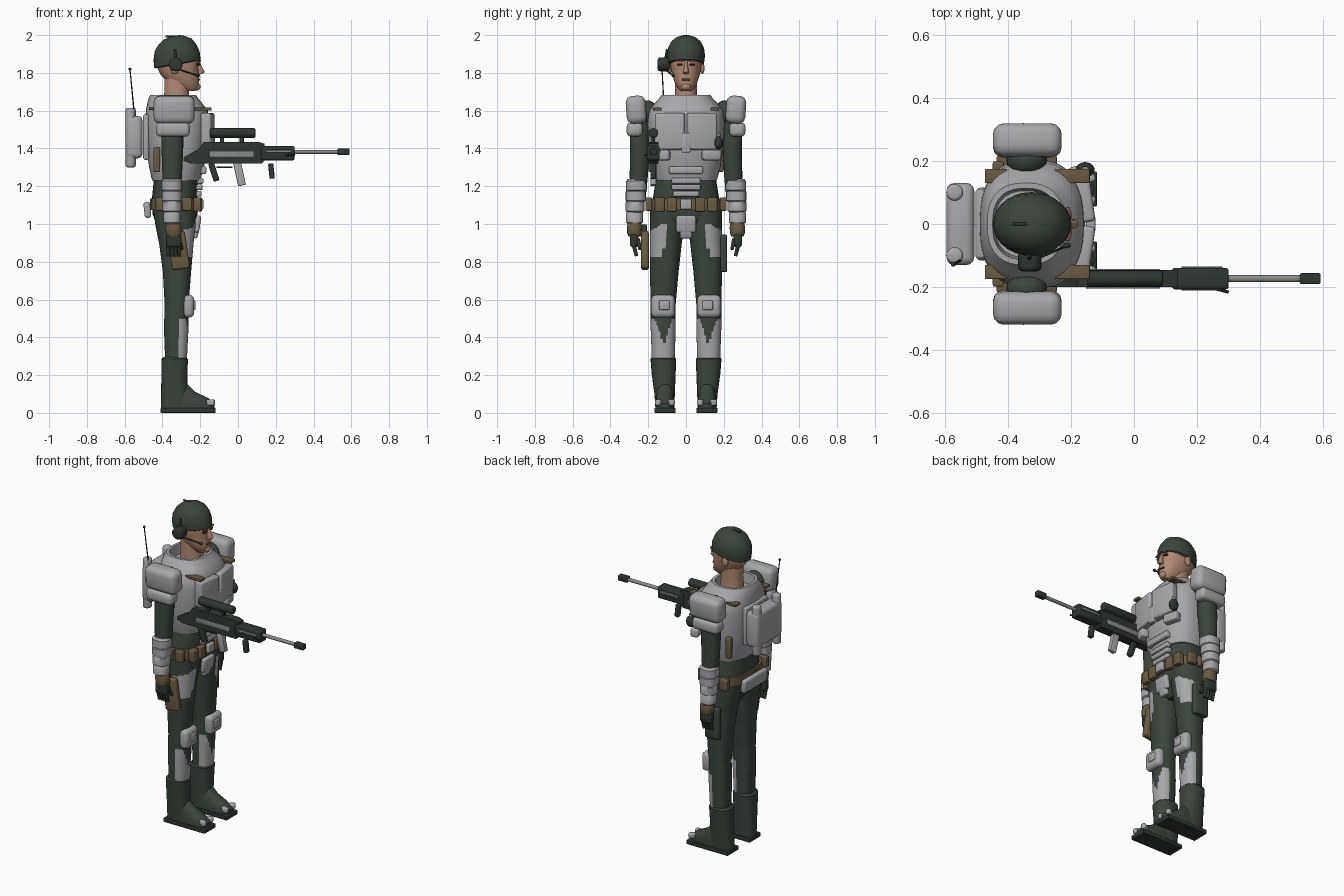
import bpy, bmesh, math
from mathutils import Matrix, Vector

cube = bpy.data.objects.get("Cube")
if cube:
    bpy.data.objects.remove(cube)


def material(name, *rgb):
    m = bpy.data.materials.new(name)
    m.use_nodes = True
    m.diffuse_color = (*rgb, 1)
    m.node_tree.nodes["Principled BSDF"].inputs["Base Color"].default_value = (*rgb, 1)
    return m


CLOTH = material("dark green cloth", .045, .06, .046)
ARMOUR = material("light grey armour", .39, .39, .41)
SKIN = material("skin", .45, .25, .17)
LEATHER = material("brown leather", .14, .105, .055)
GUN = material("dark gunmetal", .028, .038, .031)
STEEL = material("grey steel", .25, .26, .26)
EYE = material("dark eye", .03, .022, .02)
LIP = material("lip", .22, .10, .08)


def finish(name, bm, mats, rule=None, angle=40):
    """Turn a bmesh into a named object, colouring faces by an optional rule."""
    bmesh.ops.recalc_face_normals(bm, faces=bm.faces)
    if rule:
        for f in bm.faces:
            f.material_index = int(rule(f.calc_center_median()))
    me = bpy.data.meshes.new(name)
    bm.to_mesh(me)
    bm.free()
    for m in mats if isinstance(mats, tuple) else (mats,):
        me.materials.append(m)
    ob = bpy.data.objects.new(name, me)
    bpy.context.collection.objects.link(ob)
    bpy.ops.object.select_all(action='DESELECT')
    bpy.context.view_layer.objects.active = ob
    ob.select_set(True)
    bpy.ops.object.shade_smooth_by_angle(angle=math.radians(angle))
    return ob


def loft(name, rings, mats, power=2.2, seg=28, sub=1, tilt=0, rule=None):
    """Stack rounded rings given as (z, back x, front x, centre y, half width)."""
    full = [[a + (b - a) * k / sub for a, b in zip(r, q)]
            for r, q in zip(rings, rings[1:]) for k in range(sub)] + [rings[-1]]
    bm = bmesh.new()
    loops = []
    for z, back, front, cy, ry in full:
        loop = []
        for i in range(seg):
            a = math.tau * i / seg
            c, s = [math.copysign(abs(v) ** (2 / power), v) for v in (math.cos(a), math.sin(a))]
            dx = (front - back) / 2 * c
            loop.append(bm.verts.new(((back + front) / 2 + dx, cy + ry * s, z + tilt * dx)))
        loops.append(loop)
    for lo, hi in zip(loops, loops[1:]):
        for i in range(seg):
            j = (i + 1) % seg
            bm.faces.new((lo[i], lo[j], hi[j], hi[i]))
    bm.faces.new(loops[0])
    bm.faces.new(loops[-1])
    return finish(name, bm, mats, rule)


def box(name, centre, size, mat, round_by=.01, pitch=0, yaw=0, roll=0):
    bm = bmesh.new()
    bmesh.ops.create_cube(bm, size=1, matrix=Matrix.Diagonal((*size, 1)))
    if round_by:
        bmesh.ops.bevel(bm, geom=bm.edges[:], offset=round_by, segments=3, profile=.5, affect='EDGES')
    turn = [Matrix.Rotation(math.radians(d), 4, ax) for d, ax in ((yaw, 'Z'), (pitch, 'Y'), (roll, 'X'))]
    bm.transform(Matrix.Translation(centre) @ turn[0] @ turn[1] @ turn[2])
    return finish(name, bm, mat)


def rod(name, start, end, radius, mat, tip=None, seg=16, round_by=0):
    a, b = Vector(start), Vector(end)
    bm = bmesh.new()
    bmesh.ops.create_cone(bm, cap_ends=True, segments=seg, radius1=radius,
                          radius2=radius if tip is None else tip, depth=(b - a).length)
    if round_by:
        rims = [e for e in bm.edges if abs(e.verts[0].co.z - e.verts[1].co.z) < .0001]
        bmesh.ops.bevel(bm, geom=rims, offset=round_by, segments=3, profile=.5, affect='EDGES')
    bm.transform(Matrix.Translation((a + b) / 2) @ (b - a).to_track_quat('Z', 'Y').to_matrix().to_4x4())
    return finish(name, bm, mat)


def ball(name, centre, size, mat):
    bm = bmesh.new()
    bmesh.ops.create_uvsphere(bm, u_segments=20, v_segments=12, radius=1)
    bm.transform(Matrix.Translation(centre) @ Matrix.Diagonal((*size, 1)))
    return finish(name, bm, mat)


def prism(name, outline, y, half, mat):
    """Extrude an x-z outline sideways."""
    bm = bmesh.new()
    sides = [[bm.verts.new((x, y + d, z)) for x, z in outline] for d in (-half, half)]
    n = len(outline)
    for i in range(n):
        j = (i + 1) % n
        bm.faces.new((sides[0][i], sides[0][j], sides[1][j], sides[1][i]))
    for side in sides:
        bm.faces.new(side)
    return finish(name, bm, mat, angle=20)


# Head, cap and face
loft("neck", [(1.58, -.40, -.25, 0, .065), (1.7, -.39, -.26, 0, .058), (1.78, -.39, -.26, 0, .06)], SKIN)
loft("head", [(1.705, -.30, -.225, 0, .028), (1.72, -.33, -.207, 0, .043), (1.75, -.37, -.205, 0, .06),
              (1.79, -.41, -.207, 0, .073), (1.83, -.43, -.21, 0, .081), (1.88, -.435, -.204, 0, .086),
              (1.92, -.43, -.22, 0, .08), (1.96, -.39, -.27, 0, .05)], SKIN)
loft("cap", [(1.845, -.435, -.205, 0, .086), (1.85, -.444, -.198, 0, .095), (1.89, -.447, -.203, 0, .101),
             (1.93, -.442, -.22, 0, .096), (1.965, -.422, -.245, 0, .078), (1.985, -.395, -.28, 0, .054),
             (1.996, -.36, -.31, 0, .024)], CLOTH, 2, tilt=.18)
box("cap_seam", (-.335, 0, 1.993), (.1, .008, .01), CLOTH, .003)
loft("nose", [(1.795, -.22, -.188, 0, .014), (1.805, -.22, -.176, 0, .016), (1.83, -.22, -.19, 0, .01),
              (1.86, -.22, -.202, 0, .008)], SKIN, seg=12)
box("mouth", (-.208, 0, 1.765), (.016, .044, .009), LIP, .003)
ball("chin", (-.218, 0, 1.727), (.02, .026, .02), SKIN)
for s, side in ((1, "left"), (-1, "right")):
    box(side + "_eye", (-.211, s * .033, 1.845), (.014, .026, .01), EYE, .003, yaw=s * 18)
    box(side + "_brow", (-.208, s * .035, 1.864), (.016, .036, .008), LIP, .003, yaw=s * 18)
    ball(side + "_ear", (-.335, s * .086, 1.825), (.022, .012, .032), SKIN)
rod("headset_cup", (-.33, -.085, 1.845), (-.33, -.15, 1.845), .037, GUN, round_by=.014)
rod("headset_stem", (-.33, -.11, 1.87), (-.335, -.10, 1.925), .006, GUN)
rod("microphone_boom", (-.32, -.115, 1.82), (-.215, -.07, 1.787), .004, GUN, seg=8)
ball("microphone", (-.212, -.068, 1.786), (.012, .009, .009), GUN)

# Torso shell with open collar
loft("torso_armour", [(1.23, -.455, -.2, 0, .163), (1.3, -.47, -.18, 0, .183), (1.4, -.485, -.165, 0, .197),
                      (1.53, -.49, -.155, 0, .205), (1.6, -.488, -.16, 0, .197), (1.64, -.48, -.19, 0, .165),
                      (1.665, -.474, -.21, 0, .142), (1.682, -.465, -.222, 0, .13),
                      (1.682, -.448, -.24, 0, .113), (1.62, -.44, -.245, 0, .105)], ARMOUR, 2.5, 36)
loft("abdomen", [(1.08, -.455, -.215, 0, .185), (1.14, -.455, -.215, 0, .175), (1.24, -.445, -.212, 0, .158),
                 (1.32, -.45, -.22, 0, .15)], CLOTH, 2.4)
loft("pelvis", [(.93, -.38, -.27, 0, .04), (.98, -.425, -.235, 0, .1), (1.05, -.452, -.215, 0, .18),
                (1.1, -.455, -.215, 0, .187)], CLOTH, 2.4)
for z, half, x in ((1.285, .09, -.185), (1.228, .077, -.2), (1.195, .077, -.205), (1.16, .07, -.21)):
    box("abdominal_plate", (x, 0, z), (.035, half * 2, .04 if z > 1.25 else .03), ARMOUR, .009)
box("chest_clasp", (-.137, 0, 1.43), (.03, .05, .105), ARMOUR, .008)
box("groin_plate", (-.215, 0, 1.0), (.03, .105, .09), ARMOUR, .012, pitch=8)
box("groin_plate_tip", (-.225, 0, .95), (.03, .065, .05), ARMOUR, .01, pitch=15)
for s, side in ((1, "left"), (-1, "right")):
    box(side + "_chest_plate", (-.16, s * .084, 1.49), (.055, .158, .195), ARMOUR, .013, yaw=s * 8)
    box(side + "_lower_chest_plate", (-.173, s * .135, 1.365), (.05, .10, .055), ARMOUR, .012, yaw=s * 14)
    box(side + "_strap_front", (-.196, s * .152, 1.608), (.112, .045, .016), LEATHER, .004)
    box(side + "_strap_back", (-.437, s * .152, 1.612), (.07, .045, .016), LEATHER, .004)
    box(side + "_side_strap", (-.43, s * .183, 1.34), (.035, .03, .13), LEATHER, .006)
ball("grenade", (-.155, .172, 1.43), (.03, .024, .036), GUN)
rod("grenade_cap", (-.155, .172, 1.46), (-.155, .172, 1.478), .011, STEEL)

# Belt and its pouches
loft("belt", [(1.075, -.466, -.203, 0, .197), (1.135, -.466, -.203, 0, .192)], LEATHER, 2.5, 36)
box("belt_buckle", (-.196, 0, 1.105), (.025, .06, .055), ARMOUR, .006)
box("rear_belt_case", (-.48, 0, 1.075), (.035, .23, .085), ARMOUR, .014, pitch=-6)
for s, side in ((1, "left"), (-1, "right")):
    for y in (.075, .14):
        box(side + "_front_pouch", (-.205 - y * .08, s * y, 1.103), (.04, .052, .075), LEATHER, .006)
    for x in (-.27, -.34, -.41):
        box(side + "_side_pouch", (x, s * .198, 1.105), (.052, .035, .07), LEATHER, .006)

# Legs: armour areas are coloured on the leg surface
for s, side in ((1, "left"), (-1, "right")):
    def plated(c, s=s):
        y = abs(c.y)
        thigh = c.x > -.335 and y > .105 and .82 + (.05 if y < .12 else 0) < c.z < 1.06 - y * .5
        shin = c.x > -.315 and .25 < c.z < .5 and (c.z < .36 or abs(y - .12) > (c.z - .36) * .33)
        return thigh or shin

    loft(side + "_leg", [(1.08, -.45, -.222, s * .1, .092), (.98, -.435, -.226, s * .101, .09),
                         (.9, -.418, -.235, s * .106, .084), (.75, -.398, -.248, s * .115, .076),
                         (.57, -.388, -.262, s * .121, .066), (.45, -.392, -.262, s * .121, .066),
                         (.25, -.385, -.272, s * .12, .06)], (CLOTH, ARMOUR), 2.3, 36, 10, rule=plated)
    box(side + "_knee_pad", (-.262, s * .122, .565), (.06, .125, .12), ARMOUR, .025)
    box(side + "_knee_plate", (-.233, s * .115, .57), (.016, .055, .05), ARMOUR, .005)
    loft(side + "_boot", [(.02, -.408, -.25, s * .112, .05), (.1, -.408, -.265, s * .113, .054),
                          (.2, -.405, -.268, s * .118, .063), (.285, -.406, -.265, s * .12, .068),
                          (.295, -.395, -.275, s * .12, .06)], CLOTH, 2.4)
    loft(side + "_foot", [(.02, -.405, -.125, s * .111, .05), (.05, -.405, -.125, s * .111, .051),
                          (.08, -.40, -.16, s * .111, .048), (.11, -.39, -.225, s * .112, .043),
                          (.15, -.385, -.265, s * .112, .036)], CLOTH, 2.5)
    box(side + "_sole", (-.264, s * .111, .013), (.292, .112, .026), GUN, .004)
    for y in (.078, .144):
        box(side + "_toe_cap", (-.145, s * y, .055), (.045, .03, .034), ARMOUR, .01, yaw=(y - .11) * s * 700)

# Arms, shoulder guards and hands
for s, side in ((1, "left"), (-1, "right")):
    ball(side + "_shoulder", (-.34, s * .205, 1.59), (.065, .055, .065), CLOTH)
    loft(side + "_upper_arm", [(1.17, -.392, -.305, s * .253, .043), (1.25, -.4, -.297, s * .25, .048),
                               (1.4, -.405, -.29, s * .245, .052), (1.6, -.405, -.285, s * .24, .052)], CLOTH)
    box(side + "_shoulder_guard", (-.338, s * .264, 1.605), (.218, .105, .148), ARMOUR, .035, roll=-s * 4)
    box(side + "_lower_guard", (-.345, s * .272, 1.5), (.18, .085, .075), ARMOUR, .024)
    bands = ((1.205, .055), (1.15, .053), (1.095, .05), (1.035, .045))
    for z, r in bands:
        y, x = s * (.263 + (1.2 - z) * .06), -.35
        loft(side + "_forearm_band", [(z - .034, x - r * .8, x + r * .8, y, r * .8), (z - .026, x - r, x + r, y, r),
                                      (z + .022, x - r, x + r, y, r), (z + .034, x - r * .8, x + r * .8, y, r * .8)],
             ARMOUR, 2.4)
    loft(side + "_glove_cuff", [(.935, -.375, -.305, s * .272, .033), (.95, -.382, -.298, s * .272, .039),
                                (.985, -.384, -.298, s * .272, .041), (1.01, -.375, -.308, s * .272, .034)], LEATHER)
    box(side + "_palm", (-.34, s * .274, .915), (.08, .045, .075), GUN, .014)
    for k in range(4):
        x = -.37 + k * .02
        rod(side + "_finger", (x, s * .278, .895), (x, s * .262, .83), .0115, GUN, .009, 10)
    rod(side + "_thumb", (-.315, s * .255, .92), (-.298, s * .243, .865), .012, GUN, .009, 10)

# Thigh gear
box("holster", (-.315, -.217, .86), (.095, .04, .2), LEATHER, .012, pitch=-8)
box("sidearm_grip", (-.35, -.222, .965), (.045, .03, .06), GUN, .008, pitch=-15)
box("thigh_case", (-.33, .2, .845), (.1, .035, .2), CLOTH, .01)

# Backpack and antenna
box("back_plate", (-.487, 0, 1.46), (.03, .22, .24), ARMOUR, .01)
box("backpack", (-.55, 0, 1.46), (.088, .26, .225), ARMOUR, .025)
for s, side in ((1, "left"), (-1, "right")):
    rod(side + "_pack_cylinder", (-.568, s * .1, 1.3), (-.568, s * .1, 1.615), .027, ARMOUR, round_by=.012)
rod("antenna", (-.547, -.113, 1.56), (-.572, -.127, 1.82), .004, GUN, .003, 8)
ball("antenna_tip", (-.572, -.127, 1.82), (.008, .008, .008), GUN)

# Rifle
Y = -.173
prism("rifle_receiver", [(-.29, 1.335), (-.25, 1.32), (.125, 1.32), (.14, 1.335), (.14, 1.425), (.11, 1.435),
                         (-.18, 1.435), (-.21, 1.395), (-.285, 1.355)], Y, .027, GUN)
for s, side in ((1, "left"), (-1, "right")):
    box(side + "_rifle_panel", (-.035, Y + s * .027, 1.37), (.235, .008, .03), STEEL, .002)
    box(side + "_handguard_slot", (.215, Y + s * .034, 1.385), (.13, .008, .012), STEEL, .002)
box("handguard", (.21, Y, 1.375), (.18, .068, .075), GUN, .01)
rod("barrel", (.28, Y, 1.382), (.54, Y, 1.382), .011, STEEL)
box("muzzle", (.558, Y, 1.382), (.065, .034, .034), GUN, .005)
rod("scope", (-.148, Y, 1.482), (.092, Y, 1.482), .026, GUN, round_by=.008)
for x in (-.085, .02):
    box("scope_mount", (x, Y, 1.445), (.022, .018, .04), GUN, .003)
box("rifle_grip", (-.128, Y, 1.275), (.032, .032, .1), GUN, .006, pitch=-18)
box("magazine", (.008, Y, 1.265), (.042, .03, .125), ARMOUR, .004, pitch=-12)
box("foregrip", (.177, Y, 1.28), (.028, .03, .08), GUN, .006, pitch=-6)
rod("trigger_guard", (-.115, Y, 1.3), (-.03, Y, 1.3), .004, GUN, seg=8)
rod("charging_handle", (.25, Y - .03, 1.365), (.3, Y - .043, 1.365), .005, GUN, seg=8)
